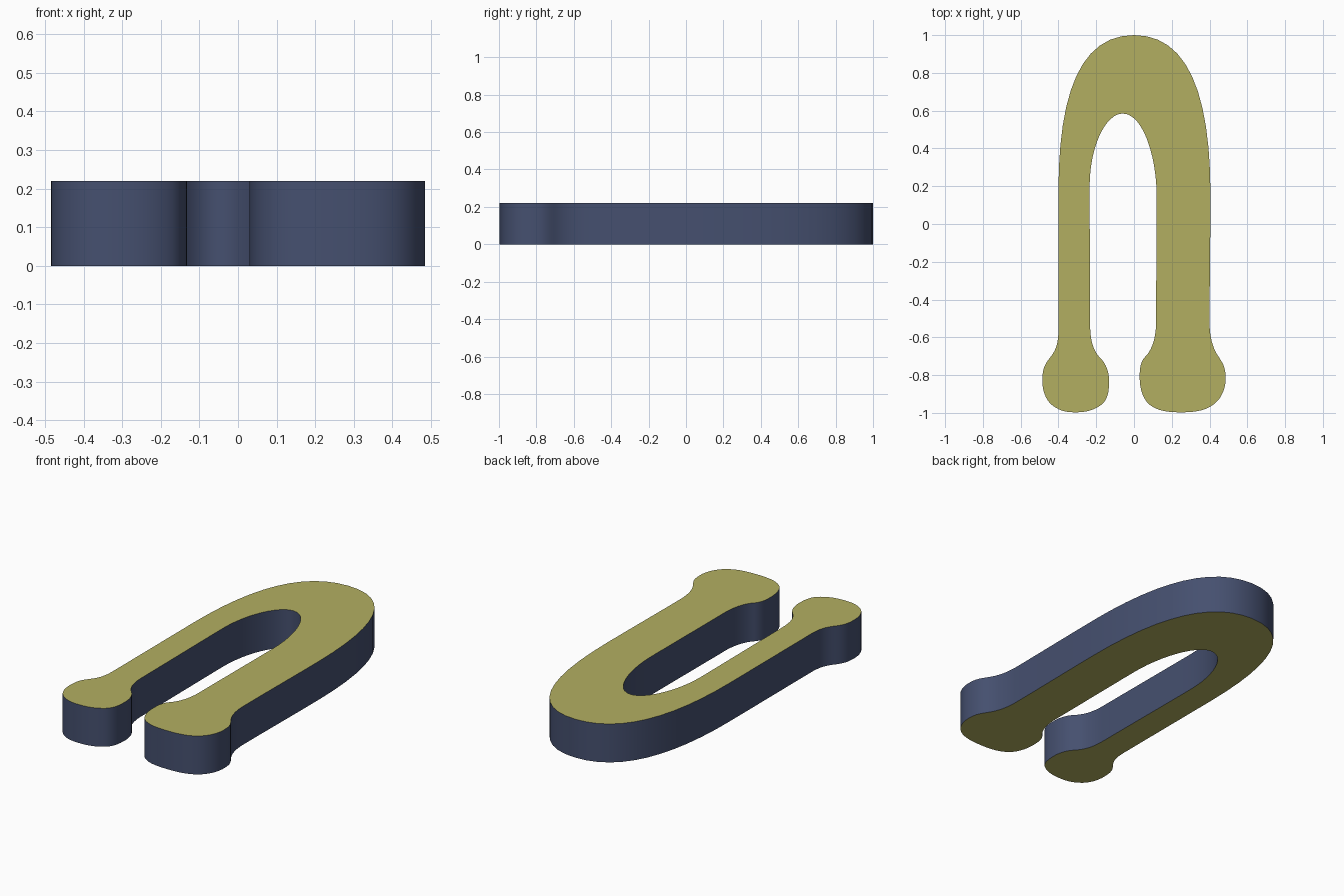
import bpy, bmesh
from mathutils import Vector
from mathutils.geometry import interpolate_bezier

if "Cube" in bpy.data.objects:
    bpy.data.objects.remove(bpy.data.objects["Cube"])

HEIGHT = 0.22

# Outline knots, clockwise from the crown: (x, y, tangent x, tangent y, handle in, handle out)
KNOTS = [
    (0.0, 1.0, 1, 0, 0.28, 0.28),            # outer crown
    (0.405, 0.15, 0, -1, 0.55, 0.2),         # right leg, outside
    (0.40, -0.52, 0, -1, 0.2, 0.07),
    (0.446, -0.70, 0.55, -0.83, 0.06, 0.05),  # right foot
    (0.485, -0.82, 0, -1, 0.06, 0.06),
    (0.415, -0.96, -0.83, -0.55, 0.05, 0.04),
    (0.25, -0.997, -1, 0, 0.09, 0.09),
    (0.09, -0.962, -0.83, 0.55, 0.04, 0.04),
    (0.03, -0.81, 0, 1, 0.08, 0.05),
    (0.062, -0.70, 0.7, 0.7, 0.04, 0.04),
    (0.117, -0.52, 0, 1, 0.09, 0.2),         # right leg, inside
    (0.12, 0.15, 0, 1, 0.2, 0.2),
    (-0.06, 0.585, -1, 0, 0.11, 0.09),       # inner crown
    (-0.235, 0.2, 0, -1, 0.21, 0.2),         # left leg, inside
    (-0.232, -0.54, 0, -1, 0.2, 0.08),
    (-0.178, -0.71, 0.7, -0.7, 0.05, 0.04),  # left foot
    (-0.132, -0.83, 0, -1, 0.05, 0.06),
    (-0.18, -0.962, -0.83, -0.55, 0.05, 0.03),
    (-0.31, -0.997, -1, 0, 0.07, 0.06),
    (-0.432, -0.96, -0.8, 0.6, 0.04, 0.03),
    (-0.485, -0.83, 0, 1, 0.07, 0.05),
    (-0.448, -0.712, 0.62, 0.78, 0.05, 0.05),
    (-0.40, -0.56, 0, 1, 0.08, 0.2),         # left leg, outside
    (-0.40, 0.17, 0, 1, 0.2, 0.53),
]


def outline(knots, steps=12):
    pts = []
    for i, a in enumerate(knots):
        b = knots[(i + 1) % len(knots)]
        p, q = Vector(a[:2]), Vector(b[:2])
        h1 = p + Vector(a[2:4]) * a[5]
        h2 = q - Vector(b[2:4]) * b[4]
        pts += interpolate_bezier(p, h1, h2, q, steps + 1)[:-1]
    return pts


def material(name, colour):
    m = bpy.data.materials.new(name)
    m.diffuse_color = (*colour, 1)
    m.use_nodes = True
    m.node_tree.nodes["Principled BSDF"].inputs["Base Color"].default_value = m.diffuse_color
    return m


# Extrude the flat outline into a solid slab
bm = bmesh.new()
base = bm.faces.new([bm.verts.new((p[0], p[1], 0)) for p in outline(KNOTS)])
top = bmesh.ops.extrude_face_region(bm, geom=[base], use_keep_orig=True)
bmesh.ops.translate(bm, vec=(0, 0, HEIGHT),
                    verts=[g for g in top["geom"] if isinstance(g, bmesh.types.BMVert)])
bmesh.ops.recalc_face_normals(bm, faces=bm.faces)

# Caps and side wall have different colours
for f in bm.faces:
    f.material_index = 0 if len(f.verts) > 4 else 1
bmesh.ops.triangulate(bm, faces=[f for f in bm.faces if len(f.verts) > 4])

mesh = bpy.data.meshes.new("horseshoe_slab")
bm.to_mesh(mesh)
bm.free()
mesh.materials.append(material("olive_caps", (0.45, 0.43, 0.12)))
mesh.materials.append(material("slate_sides", (0.06, 0.08, 0.16)))
slab = bpy.data.objects.new("horseshoe_slab", mesh)
bpy.context.collection.objects.link(slab)

bpy.context.view_layer.objects.active = slab
slab.select_set(True)
bpy.ops.object.shade_smooth_by_angle(angle=0.6)
